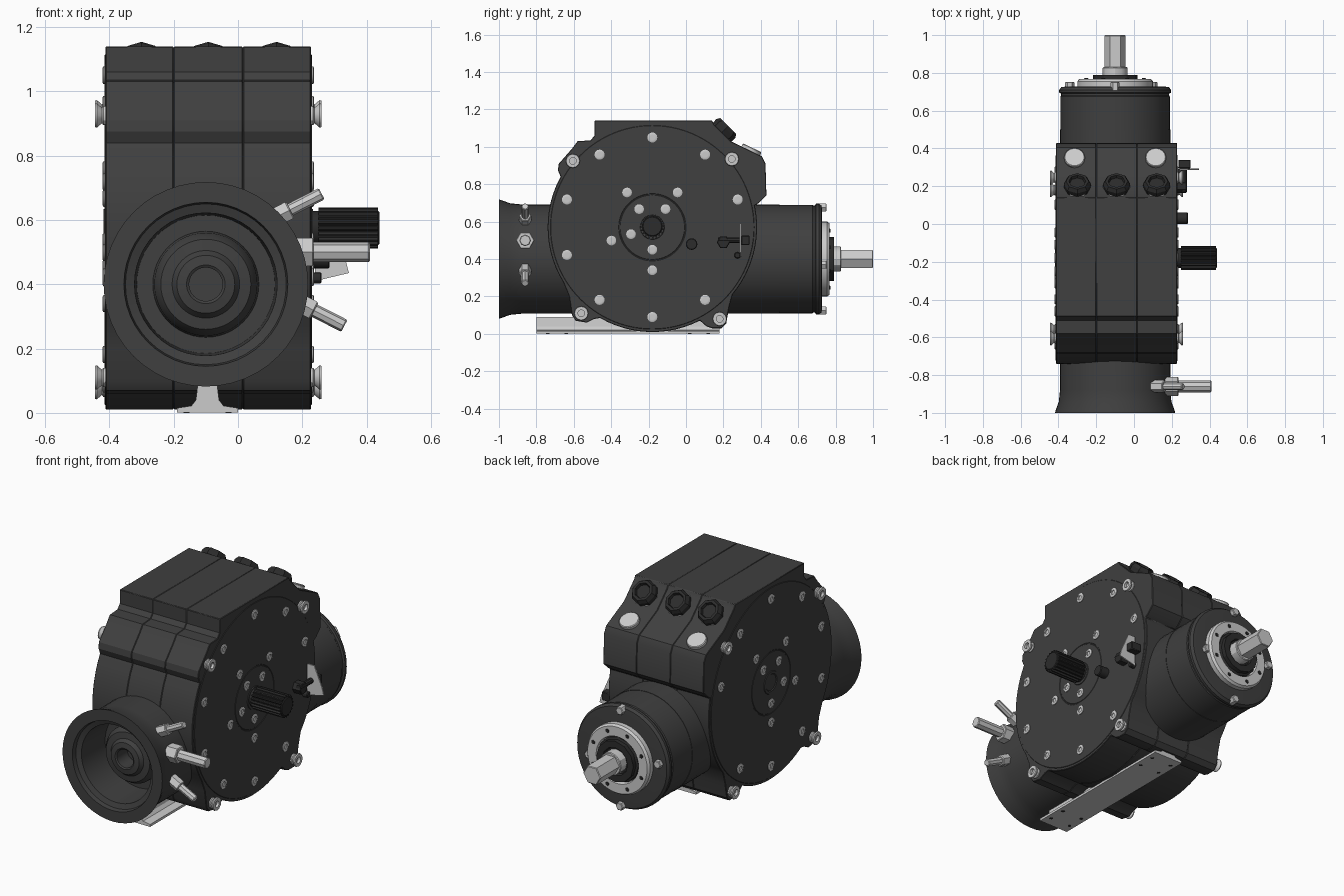
import bpy, bmesh
from math import sin, cos, pi, radians
from mathutils import Vector

if "Cube" in bpy.data.objects:
    bpy.data.objects.remove(bpy.data.objects["Cube"])


def material(name, v):
    m = bpy.data.materials.new(name)
    m.diffuse_color = (v, v, v, 1)
    m.use_nodes = True
    m.node_tree.nodes["Principled BSDF"].inputs["Base Color"].default_value = m.diffuse_color
    return m


DARK = material("dark_casting", 0.05)
BLACK = material("black_fitting", 0.025)
LIGHT = None
CX, HALF = -0.0925, 0.3225      # casing centre and half width
DY, DZ = -0.18, 0.57            # side disc centre
TX, TZ = -0.1, 0.4              # tube axis


def finish(name, bm, mat):
    bmesh.ops.remove_doubles(bm, verts=bm.verts, dist=1e-6)
    bmesh.ops.recalc_face_normals(bm, faces=bm.faces)
    me = bpy.data.meshes.new(name)
    bm.to_mesh(me)
    bm.free()
    if mat:
        me.materials.append(mat)
    me.shade_smooth()
    me.set_sharp_from_angle(angle=radians(30))
    ob = bpy.data.objects.new(name, me)
    bpy.context.collection.objects.link(ob)
    return ob


def lathe(name, profile, origin, axis, n=32, mat=LIGHT):
    """Revolve (radius, height) points around an axis through origin."""
    bm = bmesh.new()
    q = Vector(axis).to_track_quat('Z', 'Y')
    o = Vector(origin)
    rings = [[bm.verts.new(o + q @ Vector((r * cos(2 * pi * i / n), r * sin(2 * pi * i / n), h)))
              for i in range(n)] if r > 0 else [bm.verts.new(o + q @ Vector((0, 0, h)))]
             for r, h in profile]
    for a, b in zip(rings, rings[1:]):
        for i in range(n):
            j = (i + 1) % n
            f = [a[i % len(a)], a[j % len(a)], b[j % len(b)], b[i % len(b)]]
            f = list(dict.fromkeys(f))
            if len(f) > 2:
                bm.faces.new(f)
    return finish(name, bm, mat)


def rod(name, origin, axis, r, length, n=24, mat=LIGHT, c=0.004):
    return lathe(name, [(0, 0), (r, 0), (r, length - c), (r - c, length), (0, length)],
                 origin, axis, n, mat)


def prism(name, pts, axis, a, b, mat=LIGHT, bevel=0):
    """Extrude a yz outline along x, or an xz outline along y."""
    bm = bmesh.new()
    place = (lambda p, t: (t, p[0], p[1])) if axis == 'x' else (lambda p, t: (p[0], t, p[1]))
    lo = [bm.verts.new(place(p, a)) for p in pts]
    hi = [bm.verts.new(place(p, b)) for p in pts]
    bm.faces.new(lo)
    bm.faces.new(hi)
    for i in range(len(pts)):
        j = (i + 1) % len(pts)
        bm.faces.new((lo[i], lo[j], hi[j], hi[i]))
    ob = finish(name, bm, mat)
    if bevel:
        m = ob.modifiers.new("edge_bevel", 'BEVEL')
        m.width = bevel
        m.limit_method = 'ANGLE'
        m.angle_limit = radians(50)
    return ob


def arc(a0, a1, n, r=0.56):
    return [(DY + r * cos(radians(a0 + (a1 - a0) * i / n)),
             DZ + r * sin(radians(a0 + (a1 - a0) * i / n))) for i in range(n + 1)]


# Casing: three slabs sharing one outline
outline = ([(-.49, 1.14), (-.49, 1.06), (-.51, 1.035), (-.58, 1.03), (-.61, .99), (-.68, .91),
            (-.685, .875), (-.67, .84)]
           + arc(157, 212, 12)
           + [(-.625, .2), (-.61, .10), (-.59, .07), (-.53, .06), (-.49, .08)]
           + arc(240, 297, 12)
           + [(.11, .04), (.14, .03), (.19, .03), (.215, .055), (.23, .14)]
           + arc(320, 372, 12)
           + [(.39, .70), (.43, .74), (.425, .91), (.405, .95), (.26, 1.02), (.24, 1.03),
              (.15, 1.12), (.14, 1.14)])
x0, x1 = CX - HALF + .003, CX + HALF - .003
for name, a, b in (("casing_left", x0, -.2), ("casing_middle", -.2, .015), ("casing_right", .015, x1)):
    prism(name, outline, 'x', a, b, DARK, .003)

# Both side discs with their screws
for s, side in ((1, "right"), (-1, "left")):
    face = CX + s * HALF
    ax = (s, 0, 0)
    lathe(f"{side}_disc", [(0, -.01), (.545, -.01), (.545, -.002), (.543, 0), (.18, 0), (.178, -.002),
                           (.174, -.002), (.172, 0), (.065, 0), (.063, .004), (.05, .004),
                           (.045, 0), (0, 0)], (face, DY, DZ), ax, 96, DARK)
    for ring, r, count, size in (("outer", .48, 10, .027), ("middle", .23, 5, .026), ("inner", .12, 5, .026)):
        for i in range(count):
            ang = radians(54 + i * 360 / count)
            if abs((54 + i * 360 / count) - 342) < 1:
                continue
            lathe(f"{side}_{ring}_screw", [(size, -.004), (size, .004), (size * .85, .006), (size * .5, .006),
                                           (size * .5, .001), (0, .001)],
                  (face, DY + r * cos(ang), DZ + r * sin(ang)), ax, 16)
    # Flared bolts through the corner lugs
    for y, z in ((-.605, .925), (.245, .935), (-.56, .11), (.18, .08)):
        lathe(f"{side}_lug_bolt", [(0, -.02), (.03, -.02), (.03, .004), (.024, .008), (.038, .024), (.036, .03),
                                   (.018, .03), (.018, .015), (0, .015)], (face, y, z), ax, 12)

# Splined drive shaft on the right
teeth = 20
spline = [((DY + (.064, .064, .055, .055)[k % 4] * cos(2 * pi * k / (4 * teeth))),
           (DZ + .005 + (.064, .064, .055, .055)[k % 4] * sin(2 * pi * k / (4 * teeth))))
          for k in range(4 * teeth)]
prism("splined_shaft", spline, 'x', .25, .435, BLACK)
rod("splined_shaft_core", (.2, DY, DZ + .005), (1, 0, 0), .053, .24, 32, BLACK)

# Front socket tube, hollow with a hub inside
lathe("front_tube", [(0, -.5), (.292, -.5), (.292, .88), (.298, .94), (.316, .99), (.318, 1), (.255, 1),
                     (.25, .975), (.222, .965), (.215, .76), (.165, .76), (.16, .83), (.14, .86),
                     (.105, .865), (.09, .885), (.06, .89), (.052, .885), (.052, .79), (0, .79)],
      (TX, 0, TZ), (0, -1, 0), 48, DARK)

# Three hex fittings on the front tube's right side
for name, x, z, ang, nut, r, length in (("upper", .10, .60, 27, .033, .02, .18),
                                        ("middle", .165, .50, 0, .05, .031, .245),
                                        ("lower", .175, .35, -27, .033, .021, .175)):
    d = (cos(radians(ang)), 0, sin(radians(ang)))
    rod(f"{name}_fitting_nut", (x, -.86, z), d, nut, .07, 6)
    rod(f"{name}_fitting_stem", (x, -.86, z), d, r, length, 8)

# Rear tube, bearing ring and hex output shaft
back = (0, 1, 0)
lathe("rear_tube", [(0, .2), (.29, .2), (.29, .675), (.286, .68), (.286, .69), (.296, .695), (.296, .71),
                    (.285, .725), (.255, .728), (0, .728)], (TX, 0, TZ), back, 48, DARK)
lathe("bearing_ring", [(.2, .72), (.2, .755), (.19, .768), (.135, .768), (.13, .75), (.13, .72)],
      (TX, 0, TZ), back, 40)
lathe("bearing_seal", [(.13, .72), (.13, .76), (.118, .765), (.118, .79), (.08, .79), (.075, .775), (0, .775)],
      (TX, 0, TZ), back, 12, BLACK)
rod("output_nut", (TX, .77, TZ), back, .066, .06, 12)
rod("output_shaft", (TX, .8, TZ), back, .056, .2, 6)
for i in range(8):
    a = radians(22.5 + 45 * i)
    rod("ring_screw", (TX + .165 * cos(a), .76, TZ + .165 * sin(a)), back, .011, .012, 10, BLACK, .002)
for dx, dz in ((0, .275), (0, -.275), (-.24, .03), (.2, -.03)):
    rod("rear_flange_bolt", (TX + dx, .71, TZ + dz), back, .024, .042, 6)

# Filler caps and plugs on the sloped top rear
slope = Vector((0, .7, .7)).normalized()
for x in (-.30, -.0925, .12):
    rod("filler_cap_collar", Vector((x, .17, 1.055)), slope, .072, .035, 6)
    lathe("filler_cap", [(0, 0), (.07, 0), (.072, .03), (.06, .05), (.045, .05), (.04, .035), (0, .035)],
          Vector((x, .17, 1.055)) + slope * .03, slope, 8, BLACK)
for x in (-.315, .115):
    rod("slope_plug", (x, .345, .975), (0, .43, .9), .055, .022, 16)

# Sensor pin and lever on the right face
right = (1, 0, 0)
rod("sensor_pin", (.22, .03, .48), right, .031, .065, 16, BLACK)
rod("lever_pivot", (.22, .2, .49), right, .035, .06, 6, BLACK)
rod("lever_stop", (.22, .275, .42), right, .017, .04, 12, BLACK)
rod("lever_rod", (.265, .17, .5), back, .016, .17, 10, BLACK)
prism("lever_block", [(.235, .475), (.3, .475), (.3, .525), (.235, .525)], 'y', .295, .34, BLACK, .004)
prism("lever_plate", [(.24, .41), (.345, .435), (.335, .475), (.285, .59), (.24, .59)], 'y', .286, .294)

# T-section mounting rail underneath
half = [(.095, .001), (.095, .015), (.05, .022), (.036, .04), (.03, .09)]
prism("mounting_rail", [(-.095 + x, z) for x, z in half] + [(-.095 - x, z) for x, z in reversed(half)],
      'y', -.8, .18)
for y in (-.74, -.64, .02, .12):
    for s in (-1, 1):
        rod("rail_hole", (-.095 + s * .065, y, .006), (0, 0, -1), .01, .006, 10, BLACK, .001)
